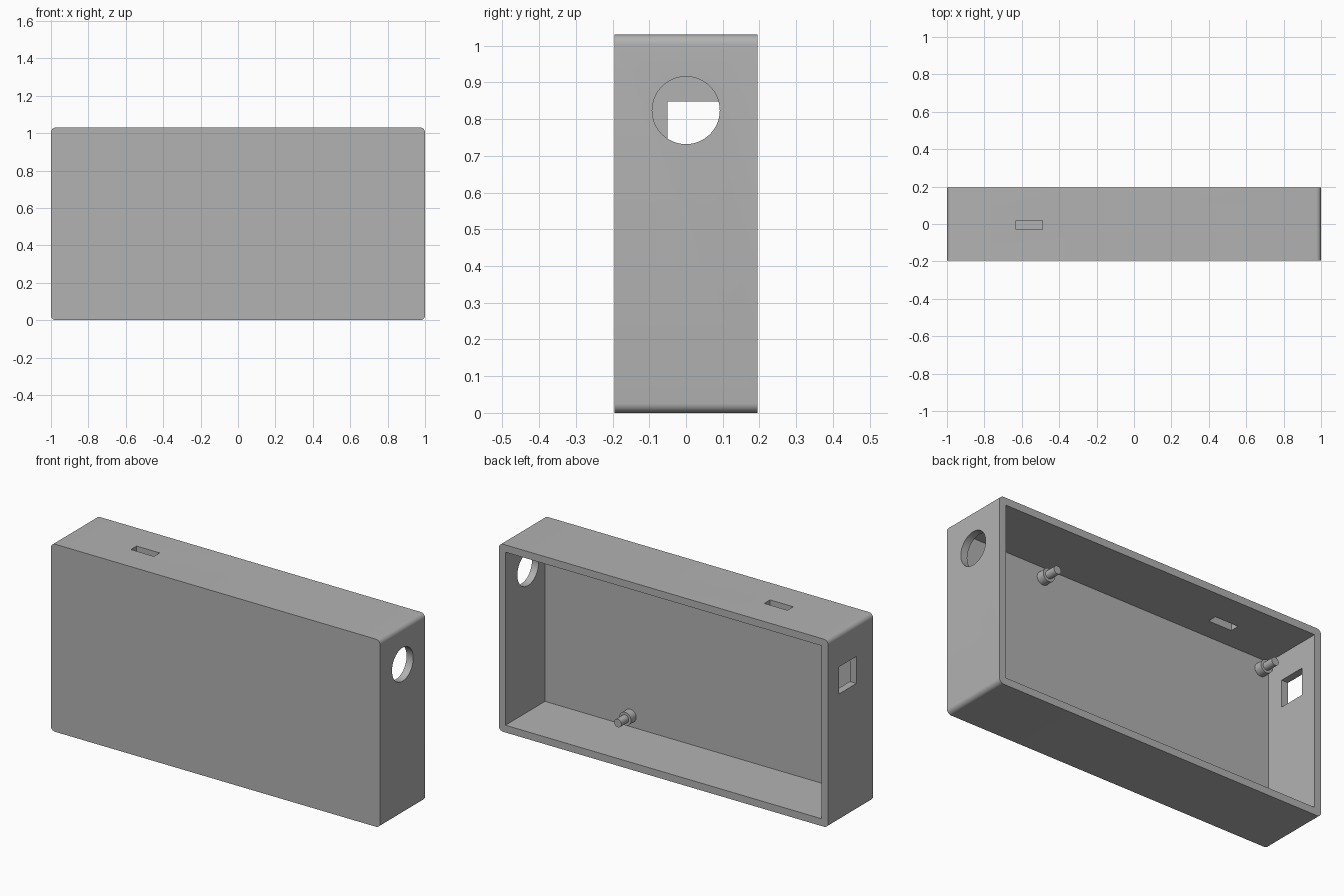
import bpy
import bmesh
import math
from mathutils import Matrix, Vector

cube = bpy.data.objects.get("Cube")
if cube:
    bpy.data.objects.remove(cube)

W, D, H = 2.0, 0.39, 1.03      # outer size
WALL, FRONT = 0.04, 0.047      # side walls and front panel thickness
ROUND = 0.026

grey = bpy.data.materials.new("light grey plastic")
grey.use_nodes = True
colour = (0.448, 0.448, 0.448, 1)
grey.diffuse_color = colour
grey.node_tree.nodes["Principled BSDF"].inputs["Base Color"].default_value = colour


def make_object(name, bm):
    mesh = bpy.data.meshes.new(name)
    bm.to_mesh(mesh)
    bm.free()
    obj = bpy.data.objects.new(name, mesh)
    bpy.context.collection.objects.link(obj)
    mesh.materials.append(grey)
    return obj


def add_box(bm, low, high):
    low, high = Vector(low), Vector(high)
    matrix = Matrix.Translation((low + high) / 2) @ Matrix.Diagonal((*(high - low), 1))
    bmesh.ops.create_cube(bm, size=1, matrix=matrix)


def box(name, low, high):
    bm = bmesh.new()
    add_box(bm, low, high)
    return make_object(name, bm)


def activate(obj):
    bpy.ops.object.select_all(action="DESELECT")
    obj.select_set(True)
    bpy.context.view_layer.objects.active = obj


def smooth(obj):
    activate(obj)
    bpy.ops.object.shade_smooth_by_angle(angle=math.radians(35))


def cut(target, cutter):
    mod = target.modifiers.new("cut", "BOOLEAN")
    mod.operation = "DIFFERENCE"
    mod.solver = "EXACT"
    mod.object = cutter
    activate(target)
    bpy.ops.object.modifier_apply(modifier=mod.name)
    bpy.data.objects.remove(cutter)


# Case body with its four depth-wise edges rounded
bm = bmesh.new()
add_box(bm, (-W / 2, -D / 2, 0), (W / 2, D / 2, H))
long_edges = [e for e in bm.edges if abs(e.verts[0].co.y - e.verts[1].co.y) > 0.1]
bmesh.ops.bevel(bm, geom=long_edges, offset=ROUND, segments=8, profile=0.5, affect="EDGES")
case = make_object("case", bm)

# Cavity open to the back
cut(case, box("cavity_cutter", (-W / 2 + WALL, -D / 2 + FRONT, WALL),
              (W / 2 - WALL, D, H - WALL)))

# Square port in the right wall and slot in the top wall
cut(case, box("port_cutter", (-1.1, -0.05, 0.70), (-0.9, 0.1, 0.848)))
cut(case, box("slot_cutter", (-0.63, -0.03, 0.9), (-0.49, 0.02, 1.1)))

# Round hole in the left wall
bm = bmesh.new()
bmesh.ops.create_cone(bm, cap_ends=True, segments=64, radius1=0.092, radius2=0.092, depth=0.2,
                      matrix=Matrix.Translation((1, 0, 0.824)) @ Matrix.Rotation(math.pi / 2, 4, "Y"))
cut(case, make_object("hole_cutter", bm))
smooth(case)

# Stepped mounting pegs on the inside of the front panel
base_y = -D / 2 + FRONT
profile = [(0.036, 0), (0.036, 0.045), (0.022, 0.045), (0.022, 0.108)]


def peg(name, x, z):
    bm = bmesh.new()
    segments = 32
    rings = [[bm.verts.new((x + r * math.cos(2 * math.pi * i / segments), base_y + y,
                            z + r * math.sin(2 * math.pi * i / segments)))
              for i in range(segments)] for r, y in profile]
    for a, b in zip(rings, rings[1:]):
        for i in range(segments):
            j = (i + 1) % segments
            bm.faces.new((a[i], a[j], b[j], b[i]))
    bm.faces.new(rings[0])
    bm.faces.new(rings[-1])
    bmesh.ops.recalc_face_normals(bm, faces=bm.faces)
    smooth(make_object(name, bm))


for side, x in (("left", 0.442), ("right", -0.912)):
    for level, z in (("lower", 0.10), ("upper", 0.93)):
        peg(f"{level}_{side}_peg", x, z)
